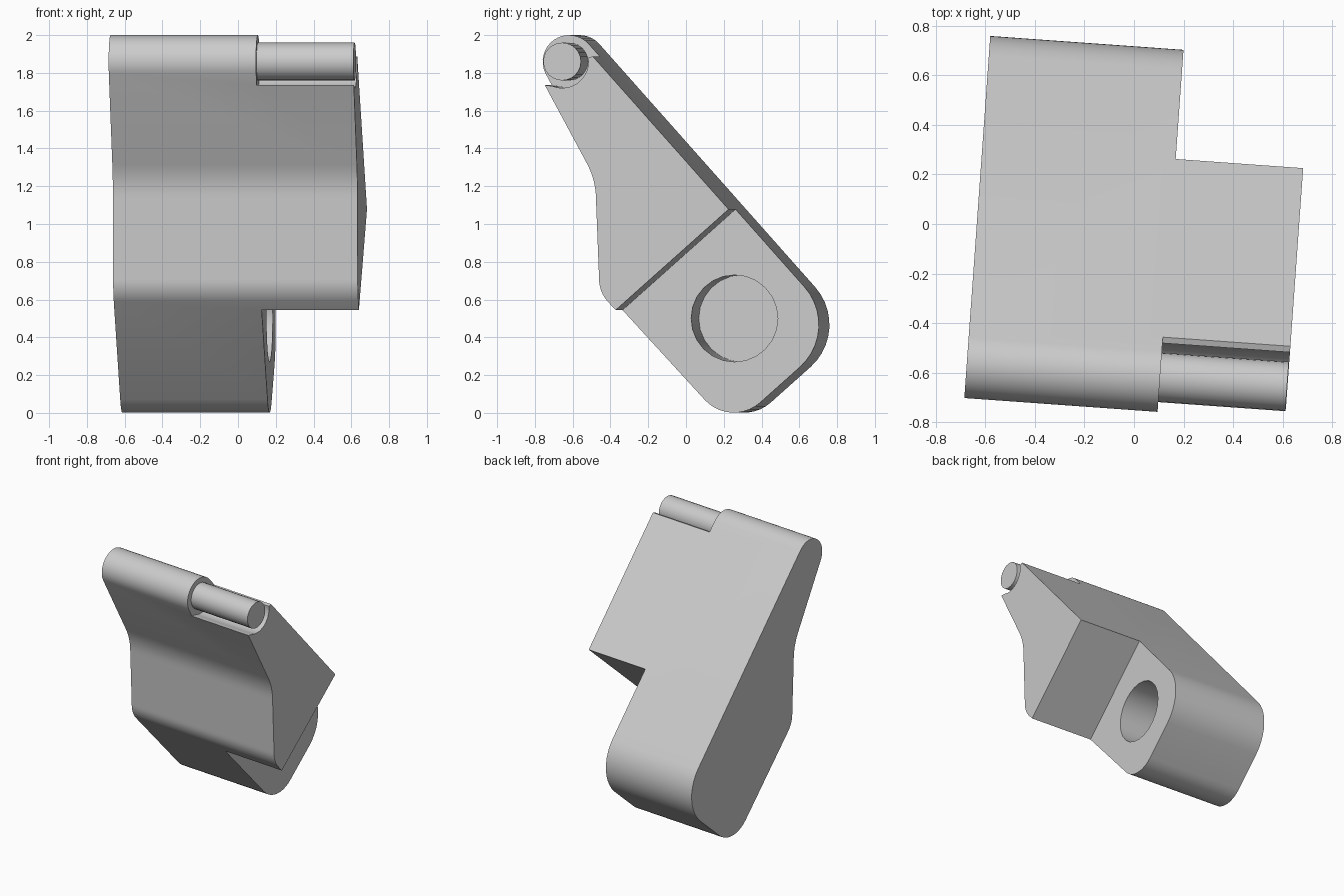
import bpy, bmesh, math
from mathutils import Vector

cube = bpy.data.objects.get("Cube")
if cube:
    bpy.data.objects.remove(cube)

TURN = math.radians(-4.1)              # whole part is turned slightly about z
LEFT, STEP, RIGHT = -0.633, 0.149, 0.665
HEAD = Vector((-0.61, 1.86))           # hinge head centre in (y, z)
HEAD_R = 0.14
N = Vector((0.747, 0.665))             # normal of the sloping back
T = Vector((0.665, -0.747))            # direction down the slope

grey = bpy.data.materials.new("plain grey")
grey.use_nodes = True
grey.diffuse_color = (0.6, 0.6, 0.6, 1)
grey.node_tree.nodes["Principled BSDF"].inputs["Base Color"].default_value = (0.6, 0.6, 0.6, 1)


def arc(centre, radius, start, end, steps):
    angles = [math.radians(start + (end - start) * i / steps) for i in range(steps + 1)]
    return [Vector((centre[0] + radius * math.cos(a), centre[1] + radius * math.sin(a))) for a in angles]


def extrude(name, profile, x0, x1):
    """Extrude a (y, z) profile along x."""
    bm = bmesh.new()
    face = bm.faces.new([bm.verts.new((x0, p[0], p[1])) for p in profile])
    ext = bmesh.ops.extrude_face_region(bm, geom=[face])
    moved = [v for v in ext["geom"] if isinstance(v, bmesh.types.BMVert)]
    bmesh.ops.translate(bm, verts=moved, vec=(x1 - x0, 0, 0))
    bmesh.ops.recalc_face_normals(bm, faces=bm.faces[:])
    mesh = bpy.data.meshes.new(name)
    bm.to_mesh(mesh)
    bm.free()
    mesh.materials.append(grey)
    obj = bpy.data.objects.new(name, mesh)
    bpy.context.collection.objects.link(obj)
    obj.rotation_euler.z = TURN
    return obj


def activate(obj):
    bpy.ops.object.select_all(action='DESELECT')
    obj.select_set(True)
    bpy.context.view_layer.objects.active = obj


def cut(target, cutter):
    mod = target.modifiers.new("cut", 'BOOLEAN')
    mod.operation, mod.solver, mod.object = 'DIFFERENCE', 'EXACT', cutter
    activate(target)
    bpy.ops.object.modifier_apply(modifier=mod.name)
    bpy.data.objects.remove(cutter)


def slope(n, t):
    return N * n + T * t


# Side profile: head, sloping back, rounded foot, then the curved front
back, front, foot = 0.921, 0.128, 0.228
profile = arc(HEAD, HEAD_R, 207, 41.7, 16)
profile += arc(slope(back - 0.3, foot - 0.3), 0.3, 41.7, -48.3, 10)
profile += arc(slope(front + 0.21, foot - 0.21), 0.21, -48.3, -138.3, 10)
profile += arc((-0.234, 0.71), 0.18, 221.7, 178, 6)
profile += arc((-0.83, 1.13), 0.4, 0, 27.4, 6)
body = extrude("hinge_body", profile, LEFT, RIGHT)

# Square step under the wide upper block
step = [slope(-1, -0.623), slope(2, -0.623), slope(2, 1), slope(-1, 1)]
cut(body, extrude("step_cutter", step, STEP, 1))

# Groove around the pin
groove = [(-0.35, 1.95), (-0.44, 1.89)]
groove += arc(HEAD, HEAD_R, 8, -112, 14)
groove += [(-0.7, 1.735), (-0.85, 1.735), (-0.85, 2.1), (-0.35, 2.1)]
cut(body, extrude("groove_cutter", groove, STEP, 1))

# Blind round hole in the foot
cut(body, extrude("hole_cutter", arc((0.268, 0.5), 0.23, 0, 345, 23), STEP - 0.56, 1))

# Pin standing out of the head
pin = extrude("hinge_pin", arc(HEAD, 0.1, 0, 345, 23), STEP - 0.05, RIGHT - 0.002)

for obj in (body, pin):
    activate(obj)
    bpy.ops.object.shade_smooth_by_angle(angle=math.radians(30))
